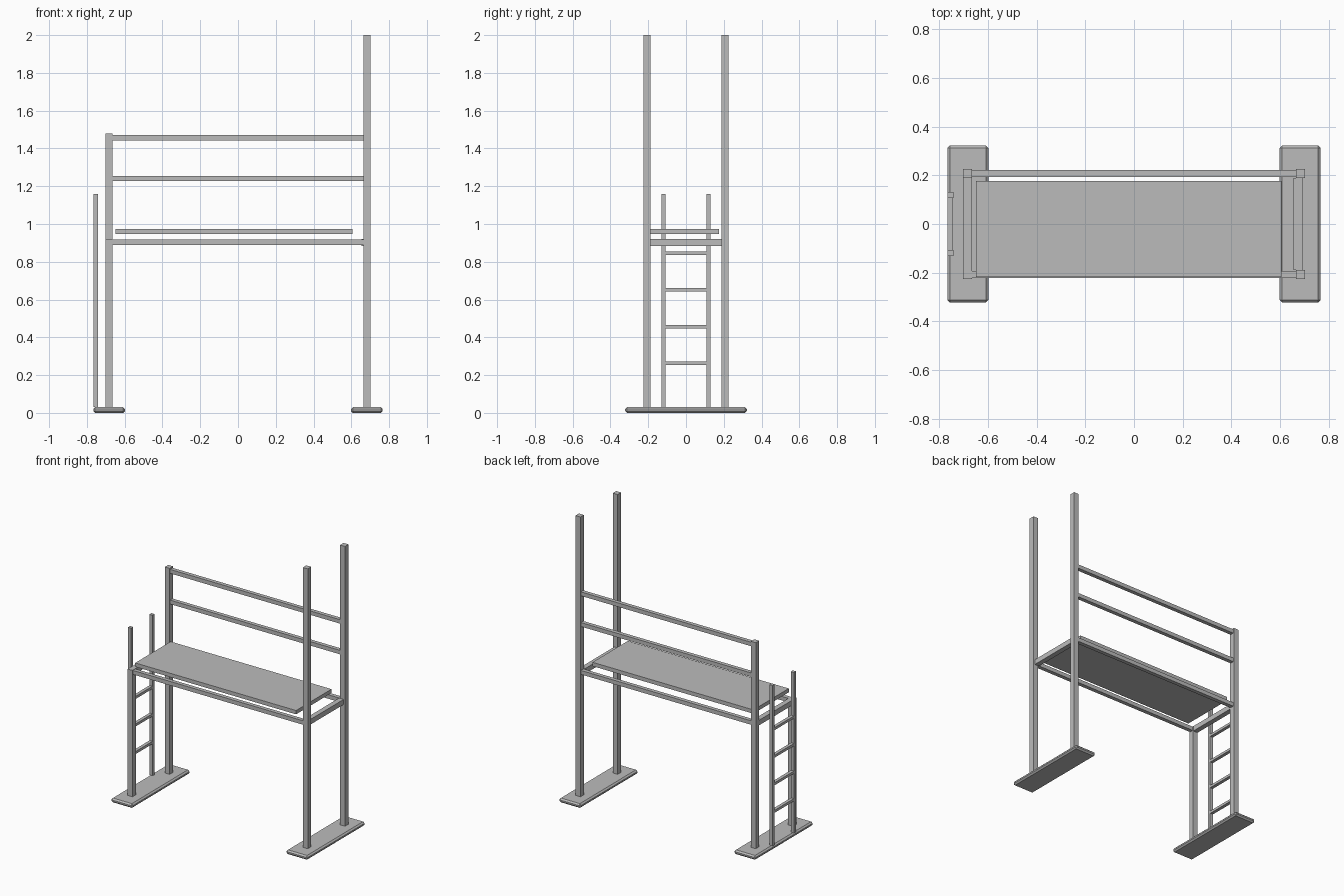
import bpy

default_cube = bpy.data.objects.get("Cube")
if default_cube:
    bpy.data.objects.remove(default_cube, do_unlink=True)

grey = bpy.data.materials.new("plain_grey")
grey.use_nodes = True
colour = (0.5, 0.5, 0.5, 1)
grey.diffuse_color = colour
grey.node_tree.nodes["Principled BSDF"].inputs["Base Color"].default_value = colour


def box(name, x, y, z, bevel=0):
    """Box spanning the given (low, high) ranges."""
    spans = (x, y, z)
    bpy.ops.mesh.primitive_cube_add(size=1, location=[(a + b) / 2 for a, b in spans])
    ob = bpy.context.object
    ob.name = name
    ob.scale = [b - a for a, b in spans]
    bpy.ops.object.transform_apply(location=False, rotation=False, scale=True)
    ob.data.materials.append(grey)
    if bevel:
        mod = ob.modifiers.new("chamfer", "BEVEL")
        mod.width = bevel
        mod.segments = 1
    return ob


def around(centre, width):
    return (centre - width / 2, centre + width / 2)


POST_X, POST_Y, POST_W = 0.683, 0.207, 0.038
BASE_TOP = 0.03
RAIL_W = 0.028

# Chamfered feet
for side, s in (("left", 1), ("right", -1)):
    box(side + "_base", around(s * 0.682, 0.168), (-0.322, 0.322), (0, BASE_TOP), 0.01)

# Corner posts, tall at the left end
post_tops = {
    "left_front": (1, -1, 2.0), "left_rear": (1, 1, 2.0),
    "right_front": (-1, -1, 0.92), "right_rear": (-1, 1, 1.48),
}
for name, (sx, sy, top) in post_tops.items():
    box(name + "_post", around(sx * POST_X, POST_W), around(sy * POST_Y, POST_W), (BASE_TOP, top))

# Long rails: one at the front, three at the rear
inner = POST_X - POST_W / 2
for name, sy, z in (("front_rail", -1, 0.904), ("rear_rail", 1, 0.904),
                    ("middle_guard_rail", 1, 1.241), ("top_guard_rail", 1, 1.457)):
    box(name, (-inner, inner), around(sy * POST_Y, RAIL_W), around(z, RAIL_W))

# End crossbars
inner_y = POST_Y - POST_W / 2
for name, x in (("left_crossbar", 0.673), ("right_crossbar", -POST_X)):
    box(name, around(x, 0.036), (-inner_y, inner_y), (0.884, 0.92))

# Platform board
box("platform_board", (-0.648, 0.605), (-0.218, 0.176), (0.947, 0.974))

# Ladder on the right end
for side, s in (("front", -1), ("rear", 1)):
    box(side + "_ladder_rail", (-0.766, -0.741), around(s * 0.119, 0.023), (BASE_TOP, 1.16))
for i in range(4):
    box(f"ladder_rung_{i + 1}", (-0.765, -0.742), (-0.108, 0.108), around(0.263 + i * 0.194, 0.018))
